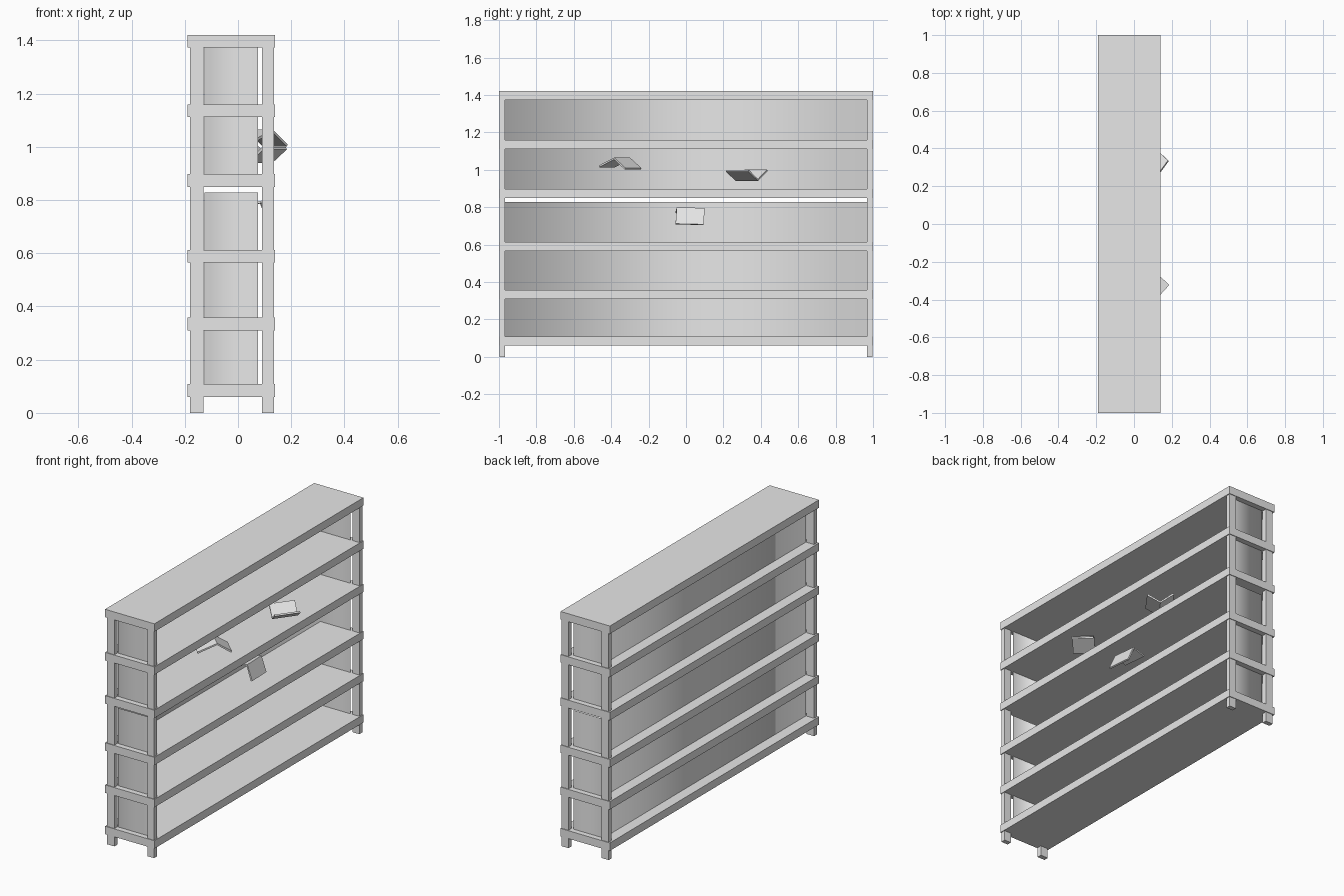
import bpy
from mathutils import Vector

if "Cube" in bpy.data.objects:
    bpy.data.objects.remove(bpy.data.objects["Cube"])

grey = bpy.data.materials.new("plain grey")
grey.diffuse_color = (0.8, 0.8, 0.8, 1)
grey.use_nodes = True
grey.node_tree.nodes["Principled BSDF"].inputs["Base Color"].default_value = grey.diffuse_color


def make(name, verts, faces):
    mesh = bpy.data.meshes.new(name)
    mesh.from_pydata(verts, [], faces)
    mesh.materials.append(grey)
    obj = bpy.data.objects.new(name, mesh)
    bpy.context.collection.objects.link(obj)
    return obj


def box(name, x, y, z):
    verts = [(a, b, c) for a in x for b in y for c in z]
    faces = [(0, 1, 3, 2), (4, 6, 7, 5), (0, 4, 5, 1),
             (2, 3, 7, 6), (0, 2, 6, 4), (1, 5, 7, 3)]
    return make(name, verts, faces)


# Six shelf boards
shelf_bottoms = [0.06, 0.31, 0.565, 0.85, 1.112, 1.373]
THICK = 0.048
for z in shelf_bottoms:
    box("shelf", (-0.19, 0.14), (-1, 1), (z, z + THICK))

# Four corner posts
for x in ((-0.18, -0.13), (0.09, 0.135)):
    for y in ((-0.996, -0.968), (0.968, 0.996)):
        box("post", x, y, (0, 1.40))

# U-shaped sheets wrapping the back and both ends of each bay
outline = [(0.075, -0.967), (-0.125, -0.967), (-0.125, 0.967), (0.075, 0.967)]
for low, high in zip(shelf_bottoms, shelf_bottoms[1:]):
    bottom = low + THICK
    top = min(high, bottom + 0.215)
    verts = [(x, y, z) for z in (bottom, top) for x, y in outline]
    sheet = make("back_panel", verts, [(i + 1, i, i + 4, i + 5) for i in range(3)])
    for p in sheet.data.polygons:
        p.use_smooth = True


# Open books: two covers hinged on a spine
def book(name, spine, along, cover_a, cover_b):
    s, d = Vector(spine), Vector(along)
    near = [s + Vector(cover_a), s, s + Vector(cover_b)]
    obj = make(name, near + [p + d for p in near], [(0, 1, 4, 3), (1, 2, 5, 4)])
    mod = obj.modifiers.new("thickness", 'SOLIDIFY')
    mod.thickness = 0.01
    mod.offset = 0


book("book_left", (0.13, -0.385, 1.06), (-0.09, 0.085, 0),
     (0.055, 0.06, -0.055), (-0.075, -0.08, -0.042))
book("book_right", (0.042, 0.265, 0.945), (0.088, 0.12, 0),
     (0.052, -0.05, 0.05), (-0.055, 0.05, 0.052))
book("book_low", (0.095, -0.05, 0.795), (-0.01, 0.15, -0.004),
     (0.035, -0.006, -0.085), (-0.08, -0.005, -0.02))
